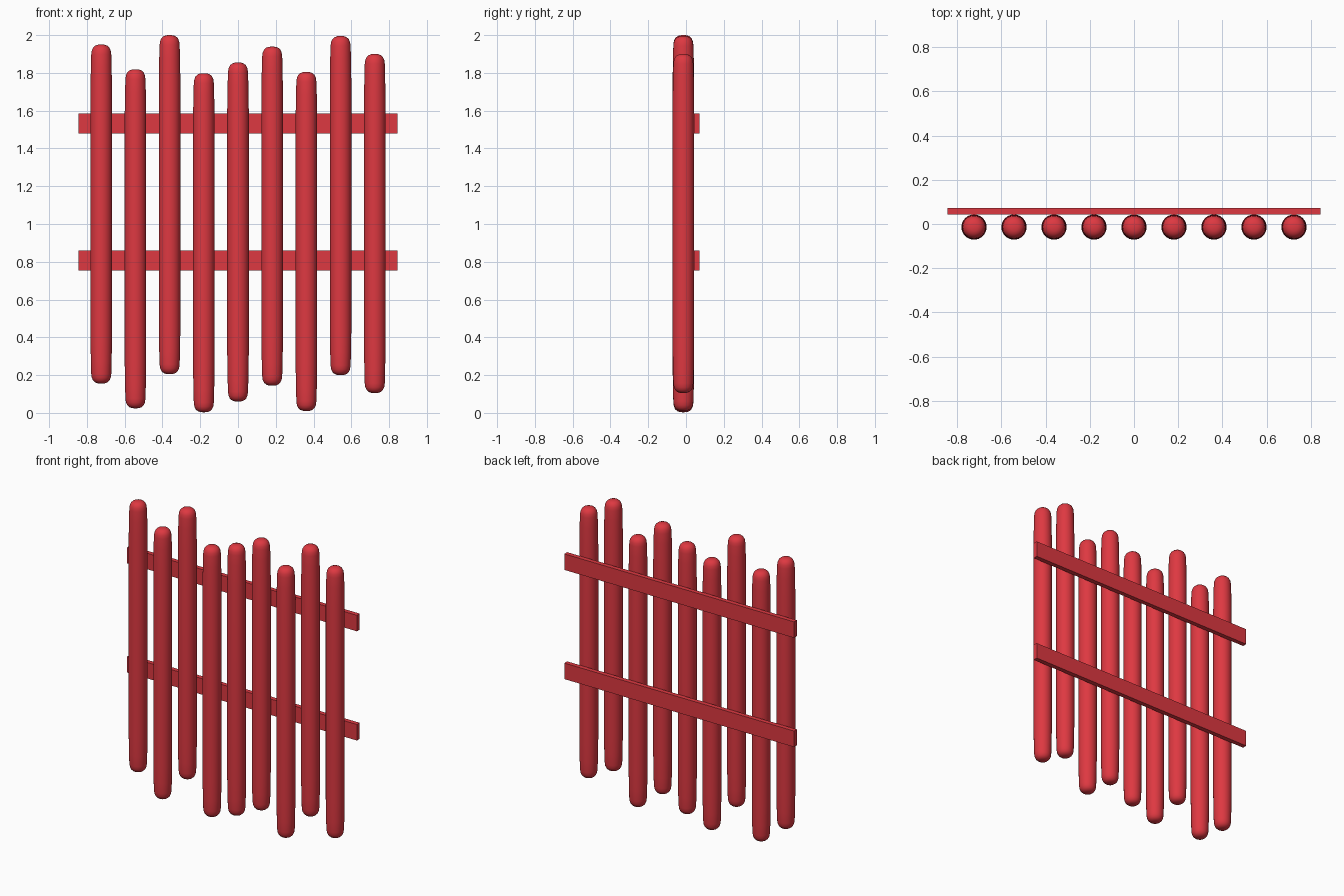
import bpy
import bmesh
import math

cube = bpy.data.objects.get("Cube")
if cube:
    bpy.data.objects.remove(cube, do_unlink=True)

red = bpy.data.materials.new("red paint")
red.use_nodes = True
colour = (0.73, 0.04, 0.053, 1)
red.diffuse_color = colour
red.node_tree.nodes["Principled BSDF"].inputs["Base Color"].default_value = colour

POST_LENGTH = 1.795
POST_GAP = 0.181
SIDES = 32


def add_object(name, bm):
    mesh = bpy.data.meshes.new(name)
    bmesh.ops.recalc_face_normals(bm, faces=bm.faces)
    bm.to_mesh(mesh)
    bm.free()
    mesh.materials.append(red)
    obj = bpy.data.objects.new(name, mesh)
    bpy.context.collection.objects.link(obj)
    return obj


def add_post(name, x, bottom):
    # Half profile: rounded end easing into a slightly fuller shaft
    end = [(0, 0), (0.018, 0.001), (0.032, 0.006), (0.043, 0.016),
           (0.05, 0.031), (0.053, 0.052), (0.055, 0.12), (0.057, 0.25)]
    profile = end + [(r, POST_LENGTH - z) for r, z in reversed(end)]
    bm = bmesh.new()
    verts = [bm.verts.new((r, 0, z)) for r, z in profile]
    edges = [bm.edges.new(pair) for pair in zip(verts, verts[1:])]
    bmesh.ops.spin(bm, geom=verts + edges, cent=(0, 0, 0), axis=(0, 0, 1),
                   angle=math.tau, steps=SIDES)
    bmesh.ops.remove_doubles(bm, verts=bm.verts, dist=0.0001)
    for face in bm.faces:
        face.smooth = True
    post = add_object(name, bm)
    post.location = (x, -0.014, bottom)


def add_rail(name, z):
    bm = bmesh.new()
    bmesh.ops.create_cube(bm, size=1)
    bmesh.ops.scale(bm, vec=(1.688, 0.03, 0.106), verts=bm.verts)
    rail = add_object(name, bm)
    rail.location = (0, 0.057, z)


# Row of uneven round posts
bottoms = [0.155, 0.024, 0.205, 0.003, 0.06, 0.144, 0.01, 0.2, 0.105]
for i, bottom in enumerate(bottoms):
    add_post(f"post_{i + 1}", (i - 4) * POST_GAP, bottom)

# Two flat rails behind the posts
add_rail("lower_rail", 0.808)
add_rail("upper_rail", 1.533)
